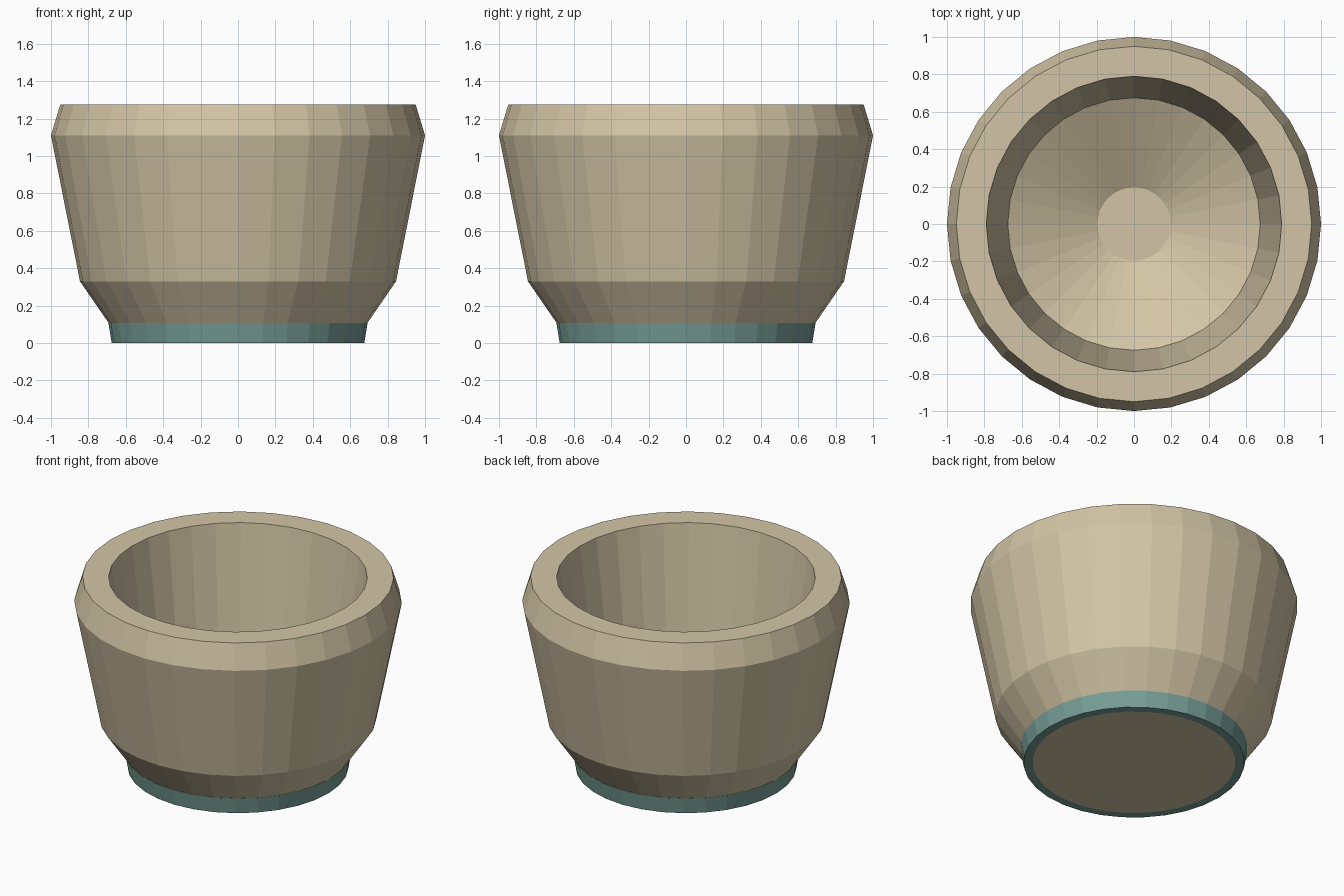
import bpy
import bmesh
import math

if "Cube" in bpy.data.objects:
    bpy.data.objects.remove(bpy.data.objects["Cube"])

SIDES = 32


def material(name, rgb):
    m = bpy.data.materials.new(name)
    m.diffuse_color = (*rgb, 1)
    m.use_nodes = True
    m.node_tree.nodes["Principled BSDF"].inputs["Base Color"].default_value = m.diffuse_color
    return m


def lathe(name, profile, mat, closed=False):
    """Revolve (radius, z) points; cap both ends, or close the profile into a ring."""
    bm = bmesh.new()
    angles = [2 * math.pi * i / SIDES for i in range(SIDES)]
    rings = [[bm.verts.new((r * math.cos(a), r * math.sin(a), z)) for a in angles]
             for r, z in profile]
    pairs = list(zip(rings, rings[1:]))
    if closed:
        pairs.append((rings[-1], rings[0]))
    else:
        bm.faces.new(rings[0][::-1])
        bm.faces.new(rings[-1])
    for low, high in pairs:
        for i in range(SIDES):
            j = (i + 1) % SIDES
            bm.faces.new((low[i], low[j], high[j], high[i]))
    bmesh.ops.recalc_face_normals(bm, faces=bm.faces)
    mesh = bpy.data.meshes.new(name)
    bm.to_mesh(mesh)
    bm.free()
    mesh.materials.append(mat)
    obj = bpy.data.objects.new(name, mesh)
    bpy.context.collection.objects.link(obj)
    return obj


clay = material("beige clay", (0.65, 0.56, 0.38))
glaze = material("teal glaze", (0.18, 0.34, 0.30))

# Thick-walled bowl: underside, outer wall, rim, inner wall, sloped floor
lathe("bowl", [(0.62, 0.0), (0.69, 0.105), (0.845, 0.33), (1.0, 1.11), (0.95, 1.275),
               (0.79, 1.275), (0.675, 0.37), (0.196, 0.11)], clay)

# Coloured foot ring around the underside
lathe("foot_ring", [(0.62, 0.0), (0.675, 0.0), (0.693, 0.107), (0.689, 0.107)],
      glaze, closed=True)
